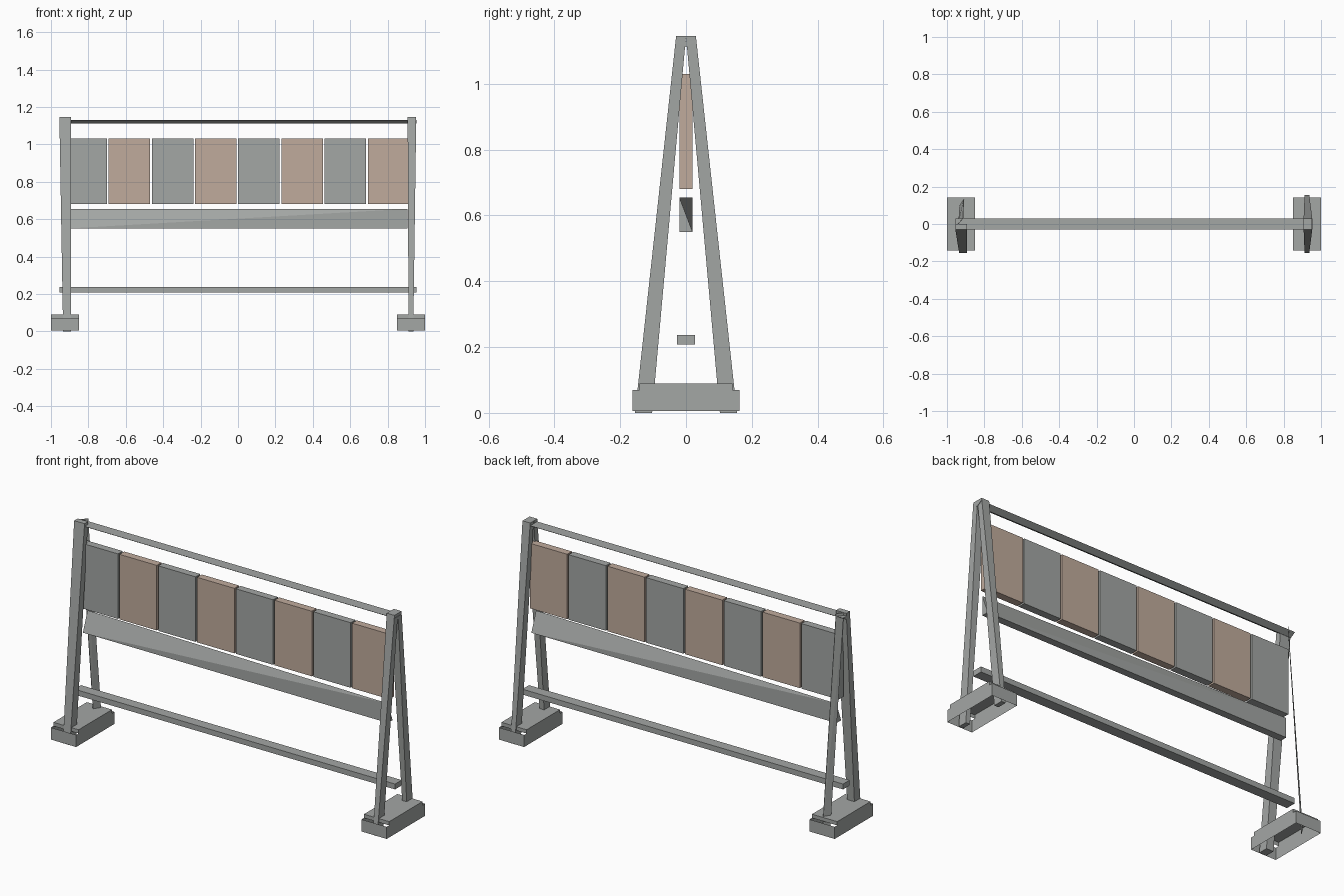
import bpy, bmesh
from itertools import product

cube = bpy.data.objects.get("Cube")
if cube:
    bpy.data.objects.remove(cube)


def material(name, rgb):
    mat = bpy.data.materials.new(name)
    mat.use_nodes = True
    mat.diffuse_color = (*rgb, 1)
    mat.node_tree.nodes["Principled BSDF"].inputs["Base Color"].default_value = (*rgb, 1)
    return mat


grey = material("concrete_grey", (0.37, 0.385, 0.375))
tan = material("faded_tan", (0.53, 0.41, 0.335))


def solid(name, points, mat, open_faces=None):
    """Convex part from its corners; open_faces(normal) picks faces to leave out."""
    bm = bmesh.new()
    for p in points:
        bm.verts.new(p)
    bmesh.ops.convex_hull(bm, input=bm.verts[:])
    bmesh.ops.dissolve_limit(bm, angle_limit=0.002, verts=bm.verts[:], edges=bm.edges[:])
    bmesh.ops.recalc_face_normals(bm, faces=bm.faces[:])
    bm.normal_update()
    if open_faces:
        gone = [f for f in bm.faces if open_faces(f.normal)]
        bmesh.ops.delete(bm, geom=gone, context="FACES")
    mesh = bpy.data.meshes.new(name)
    bm.to_mesh(mesh)
    bm.free()
    mesh.materials.append(mat)
    obj = bpy.data.objects.new(name, mesh)
    bpy.context.collection.objects.link(obj)
    return obj


def box(name, x, y, z, mat, open_faces=None):
    return solid(name, product(x, y, z), mat, open_faces)


def leg(name, top, foot):
    """Tapered post between two plan outlines."""
    solid(name, [(x, y, 1.145) for x, y in top] + [(x, y, 0) for x, y in foot], grey)


# Hollow stepped feet
for side, s in (("right", -1), ("left", 1)):
    x = sorted((s * 0.85, s * 1.0))
    box(side + "_foot_base", x, (-0.163, 0.163), (0.005, 0.07), grey,
        lambda n: abs(n.z) > 0.9)
    box(side + "_foot_cap", x, (-0.142, 0.142), (0.07, 0.09), grey,
        lambda n: n.z < -0.9)

# A-frame legs
for end, s in (("front", -1), ("back", 1)):
    leg("left_%s_leg" % end,
        product((0.907, 0.953), (0, s * 0.03)),
        product((0.912, 0.937), (s * 0.103, s * 0.155)))
leg("right_front_leg",
    product((-0.955, -0.893), (-0.03, 0.0)),
    product((-0.935, -0.893), (-0.155, -0.103)))
# This leg is a thin sheet set diagonally
leg("right_back_leg",
    [(-0.94, 0.0), (-0.938, 0.0), (-0.915, 0.03), (-0.913, 0.03)],
    [(-0.932, 0.105), (-0.93, 0.105), (-0.91, 0.14), (-0.908, 0.14)])

# Top rail with a shallow V underside, and flat lower rail
solid("top_rail", [(x, y, z) for x in (-0.955, 0.955)
                   for y, z in ((-0.03, 1.13), (0.03, 1.13), (0, 1.112))], grey)
box("lower_rail", (-0.955, 0.955), (-0.028, 0.028), (0.208, 0.237), grey)

# Middle beam: full base, top ridge running corner to corner
solid("middle_beam", list(product((-0.91, 0.907), (-0.02, 0.02), (0.55,)))
      + [(-0.91, 0.02, 0.655), (0.907, -0.02, 0.655)], grey)

# Row of alternating panels
for i in range(8):
    x = -0.923 + i * 0.231
    box("panel_%d" % (i + 1), (x, x + 0.222), (-0.02, 0.02), (0.68, 1.03),
        tan if i % 2 else grey)
